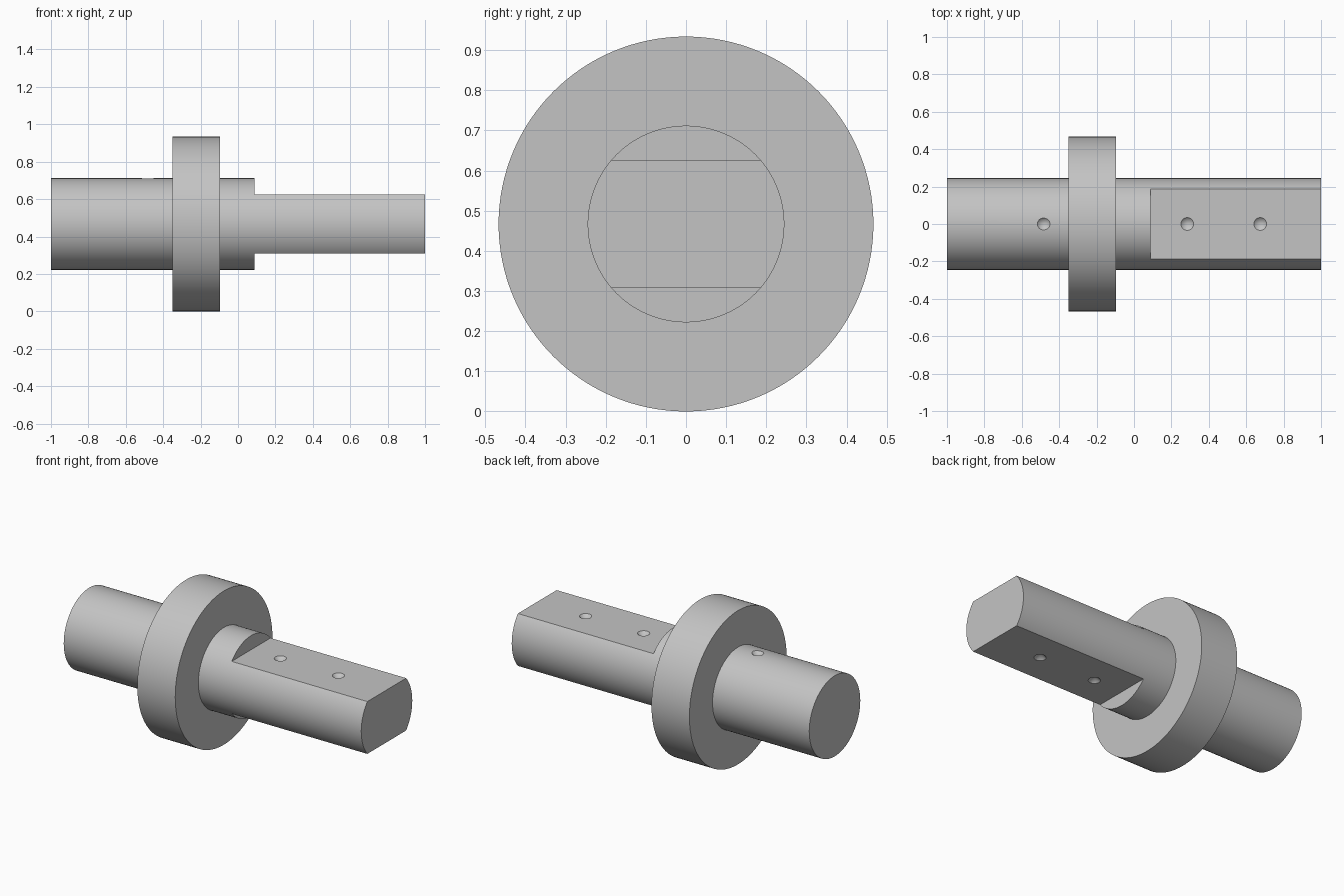
import bpy
import bmesh
import math
from mathutils import Matrix, Vector

cube = bpy.data.objects.get("Cube")
if cube:
    bpy.data.objects.remove(cube, do_unlink=True)

AXIS_Z = 0.467          # height of the shaft axis
SHAFT_R = 0.245
FLANGE_R = 0.467
FLAT = 0.159            # distance of each flat from the axis
FLAT_START = 0.088
DIMPLE_R = 0.034
SEGMENTS = 128

steel = bpy.data.materials.new("grey steel")
steel.use_nodes = True
GREY = (0.55, 0.55, 0.55, 1)
steel.diffuse_color = GREY
steel.node_tree.nodes["Principled BSDF"].inputs["Base Color"].default_value = GREY


def finish(bm, name):
    """Turn a bmesh into an object in the scene."""
    bmesh.ops.recalc_face_normals(bm, faces=bm.faces)
    mesh = bpy.data.meshes.new(name)
    bm.to_mesh(mesh)
    bm.free()
    mesh.materials.append(steel)
    obj = bpy.data.objects.new(name, mesh)
    bpy.context.collection.objects.link(obj)
    return obj


def lathe(name, profile):
    """Spin (x, radius) points around the shaft axis."""
    bm = bmesh.new()
    rings = []
    for x, r in profile:
        rings.append([bm.verts.new((x, r * math.sin(a), AXIS_Z + r * math.cos(a)))
                      for a in (math.tau * i / SEGMENTS for i in range(SEGMENTS))])
    for a, b in zip(rings, rings[1:]):
        for i in range(SEGMENTS):
            j = (i + 1) % SEGMENTS
            bm.faces.new((a[i], a[j], b[j], b[i]))
    bm.faces.new(rings[0])
    bm.faces.new(rings[-1])
    return finish(bm, name)


def cut(target, cutter):
    """Subtract the cutter from the target and discard it."""
    cutter.hide_render = True
    mod = target.modifiers.new("cut", "BOOLEAN")
    mod.operation = "DIFFERENCE"
    mod.solver = "EXACT"
    mod.object = cutter
    bpy.context.view_layer.objects.active = target
    bpy.ops.object.modifier_apply(modifier=mod.name)
    bpy.data.objects.remove(cutter, do_unlink=True)


def flat_cutter(side):
    bm = bmesh.new()
    length, height = 1.2, 0.3
    centre = Vector((FLAT_START + length / 2, 0, AXIS_Z + side * (FLAT + height / 2)))
    bmesh.ops.create_cube(bm, size=1, matrix=Matrix.Translation(centre)
                          @ Matrix.Diagonal((length, 1, height, 1)))
    return finish(bm, "flat_cutter")


def dimple_cutter(x, side, surface):
    """A right-angled cone whose tip lies below the surface."""
    bm = bmesh.new()
    size = DIMPLE_R * 1.5
    z = AXIS_Z + side * (surface - DIMPLE_R + size / 2)
    bmesh.ops.create_cone(bm, cap_ends=True, segments=32, depth=size,
                          radius1=0 if side > 0 else size,
                          radius2=size if side > 0 else 0,
                          matrix=Matrix.Translation((x, 0, z)))
    bmesh.ops.remove_doubles(bm, verts=bm.verts, dist=1e-5)
    return finish(bm, "dimple_cutter")


# Round shaft with its flange, turned in one piece
shaft = lathe("flanged_shaft", [
    (-1, SHAFT_R), (-0.35, SHAFT_R), (-0.35, FLANGE_R),
    (-0.095, FLANGE_R), (-0.095, SHAFT_R), (1, SHAFT_R)])

# Flats above and below, each with two set-screw dimples
for side in (1, -1):
    cut(shaft, flat_cutter(side))
    for x in (0.285, 0.675):
        cut(shaft, dimple_cutter(x, side, FLAT))

# Single dimple on the round end
cut(shaft, dimple_cutter(-0.483, 1, SHAFT_R))

bpy.ops.object.select_all(action="DESELECT")
shaft.select_set(True)
bpy.context.view_layer.objects.active = shaft
bpy.ops.object.shade_smooth_by_angle(angle=math.radians(30))
